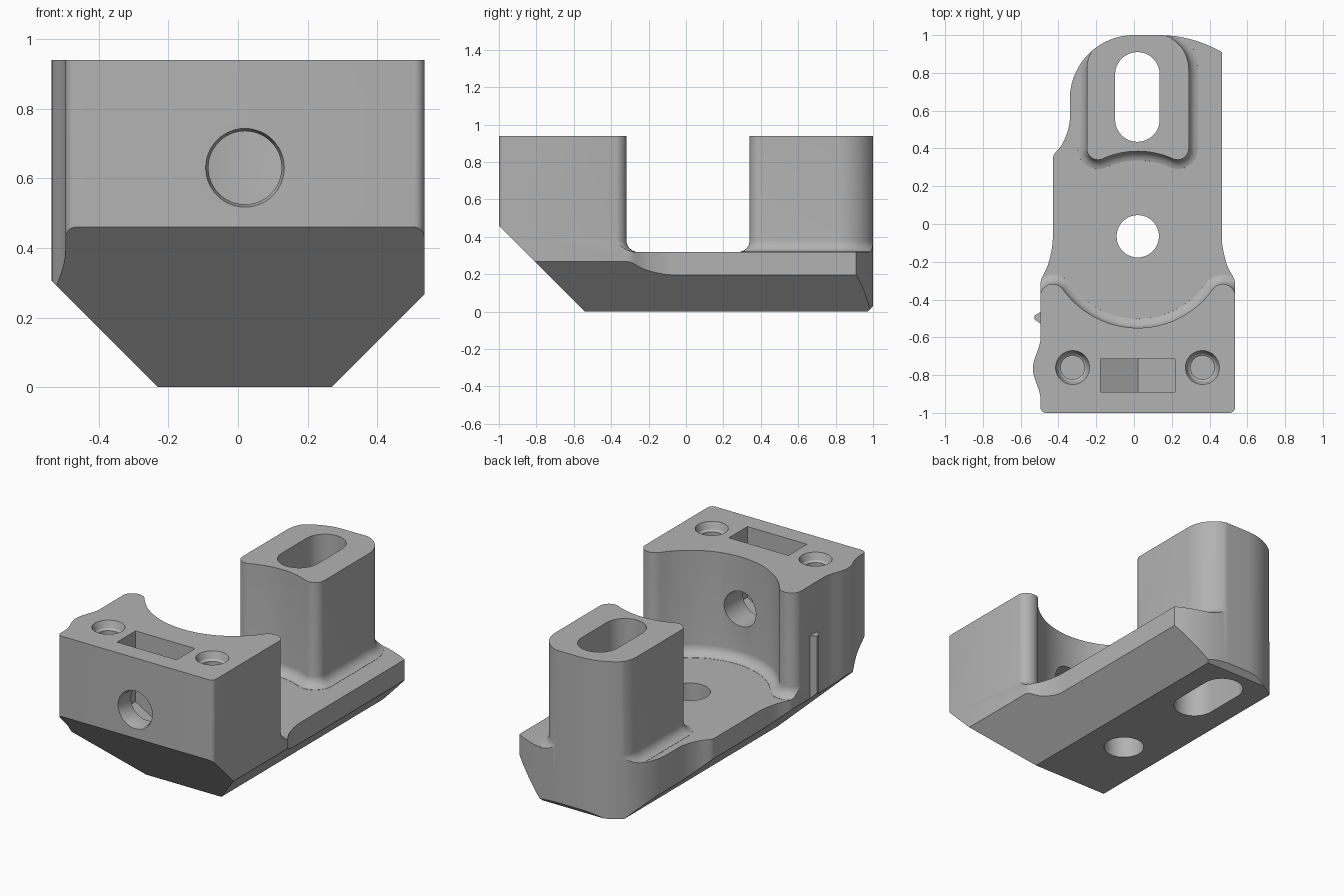
import bpy, bmesh, math
from mathutils import Vector, Matrix

if "Cube" in bpy.data.objects:
    bpy.data.objects.remove(bpy.data.objects["Cube"])

FLOOR, TOP, FILLET = 0.32, 0.94, 0.06
CX, CY = 0.02, -0.065            # axis of the round recess

grey = bpy.data.materials.new("plain_grey")
grey.diffuse_color = (0.45, 0.45, 0.45, 1)
grey.use_nodes = True
grey.node_tree.nodes["Principled BSDF"].inputs["Base Color"].default_value = grey.diffuse_color


def arc(cx, cy, r, a, b, n=16):
    return [(cx + r * math.cos(math.radians(a + (b - a) * i / n)),
             cy + r * math.sin(math.radians(a + (b - a) * i / n))) for i in range(n + 1)]


def circle(cx, cy, r):
    return arc(cx, cy, r, 0, 360, 48)


def step(p, q):
    """Curved sideways step of an outline from p to q."""
    f = [(0, 0), (.1, .02), (.2, .07), (.33, .15), (.45, .25), (.57, .37),
         (.675, .5), (.77, .67), (.85, .83), (.92, .94), (1, 1)]
    return [(p[0] + (q[0] - p[0]) * u, p[1] + (q[1] - p[1]) * t) for t, u in f]


def offset(pts, d):
    out = []
    for i, p in enumerate(pts):
        p, a, b = Vector(p), Vector(pts[i - 1]), Vector(pts[(i + 1) % len(pts)])
        e, f = (p - a).normalized(), (b - p).normalized()
        n1, n2 = Vector((e.y, -e.x)), Vector((f.y, -f.x))
        n = (n1 + n2).normalized()
        out.append(p + n * d / max(0.3, n.dot(n1)))
    return out


def loft(name, pts, rings, planes=(), matrix=None):
    """Solid through offset copies of an outline; rings are (z, offset)."""
    clean = []
    for p in pts:
        if not clean or (Vector(p) - Vector(clean[-1])).length > 1e-4:
            clean.append(p)
    if (Vector(clean[0]) - Vector(clean[-1])).length < 1e-4:
        clean.pop()
    n = len(clean)
    bm = bmesh.new()
    loops = [[bm.verts.new((p[0], p[1], z)) for p in offset(clean, d)] for z, d in rings]
    for lo, hi in zip(loops, loops[1:]):
        for i in range(n):
            j = (i + 1) % n
            bm.faces.new((lo[i], lo[j], hi[j], hi[i]))
    bm.faces.new(loops[0][::-1])
    bm.faces.new(loops[-1])
    # chamfer planes
    for co, no in planes:
        r = bmesh.ops.bisect_plane(bm, geom=bm.verts[:] + bm.edges[:] + bm.faces[:],
                                   plane_co=co, plane_no=no, clear_outer=True)
        bmesh.ops.holes_fill(bm, edges=[e for e in bm.edges if e.is_boundary], sides=0)
    bmesh.ops.recalc_face_normals(bm, faces=bm.faces[:])
    if matrix:
        bm.transform(matrix)
    me = bpy.data.meshes.new(name)
    bm.to_mesh(me)
    bm.free()
    me.materials.append(grey)
    ob = bpy.data.objects.new(name, me)
    bpy.context.collection.objects.link(ob)
    return ob


def combine(ob, other, op):
    m = ob.modifiers.new(op.lower(), 'BOOLEAN')
    m.operation, m.solver, m.object = op, 'EXACT', other
    bpy.context.view_layer.objects.active = ob
    bpy.ops.object.modifier_apply(modifier=m.name)
    bpy.data.objects.remove(other, do_unlink=True)


# Chamfered envelope with the full top outline
LEFT = ((-0.23, 0, 0), (-1, 0, -1))
CHAMFERS = [LEFT, ((0.268, 0, 0), (1, 0, -1)),
            ((0, -0.54, 0), (0, -1, -1)), ((0, 0.97, 0), (0, 1, -1))]
outline = (arc(.505, -.97, .03, -90, 0, 6)
           + step((.465, -.08), (.535, -.31))[::-1]
           + arc(.13, .332, .668, 59.9, 90)
           + arc(0, .66, .34, 90, 180, 24)
           + step((-.34, .55), (-.43, .35))
           + step((-.43, -.08), (-.495, -.31))
           + [(-.495 - .04 * math.sin(math.pi * i / 20) ** 2, -.6 - .33 * i / 20) for i in range(21)]
           + arc(-.465, -.97, .03, 180, 270, 6))
envelope = loft("envelope", outline, [(0, 0), (TOP, 0)], CHAMFERS)

# Fillet profile where the uprights meet the floor
rise = [(0.2, FILLET)]
for k in range(1, 9):
    a = math.radians(90 * k / 8)
    rise.append((FLOOR + FILLET * (1 - math.cos(a)), FILLET * (1 - math.sin(a))))
rise.append((1.1, 0))

# Front block with a round recess and two rounded horns
h = math.degrees(math.atan2(.32, .45))
r_rec = math.hypot(.45, .32) - .067
block = ([(-.7, -1.2), (.7, -1.2), (.7, -.5)]
         + arc(CX + .45, -.385, .067, 0, 180 - h)
         + arc(CX, CY, r_rec, -h, h - 180, 40)
         + arc(CX - .45, -.385, .067, h, 180)
         + [(-.7, -.5)])
front_block = loft("front_block", block, rise)

# Rear post with concave front
g = math.degrees(math.atan2(.465, .21))
r_post = math.hypot(.21, .465) - .06
post = (arc(CX - .21, .4, .06, 180, 360 - g)
        + arc(CX, CY, r_post, 180 - g, g, 20)
        + arc(CX + .21, .4, .06, 180 + g, 360)
        + arc(.1, .82, .19, 0, 90) + arc(-.06, .82, .19, 90, 180))
rear_post = loft("rear_post", post, rise)

# Floor slab joined with both uprights, trimmed to the envelope
body = loft("mount_body", [(-1, -1.5), (1, -1.5), (1, 1.5), (-1, 1.5)], [(-.2, 0), (FLOOR, 0)])
combine(body, front_block, 'UNION')
combine(body, rear_post, 'UNION')
combine(body, envelope, 'INTERSECT')

# Small locating rib on the left side
rib = loft("side_rib", [(-.47, -.45), (-.527, -.485), (-.527, -.505), (-.47, -.545)],
           [(.2, 0), (.64, 0)], [LEFT])
combine(body, rib, 'UNION')

# Through holes: floor hole and post slot
combine(body, loft("floor_hole", circle(CX, CY, .112), [(-.1, 0), (.6, 0)]), 'DIFFERENCE')
slot = arc(.018, .792, .118, 0, 180, 24) + arc(.018, .553, .118, 180, 360, 24)
combine(body, loft("post_slot", slot, [(-.1, 0), (1.2, 0)]), 'DIFFERENCE')

# Countersunk blind screw holes
for x in (-.325, .362):
    hole = loft("screw_hole", circle(x, -.76, .063),
                [(.78, 0), (.89, 0), (.90, .012), (TOP, .027), (1, .027)])
    combine(body, hole, 'DIFFERENCE')

# Nut pocket with a pointed bottom, and the bolt hole crossing it
to_y = Matrix.Rotation(math.radians(90), 4, 'X')   # local z becomes -y, local y becomes z
nut = [(CX - .197, 1.1), (CX - .197, .517), (CX, .403), (CX + .197, .517), (CX + .197, 1.1)]
combine(body, loft("nut_pocket", nut, [(.715, 0), (.89, 0)], matrix=to_y), 'DIFFERENCE')
bolt = loft("bolt_hole", circle(CX, .63, .105),
            [(.3, 0), (.98, 0), (1.0, .008), (1.1, .008)], matrix=to_y)
combine(body, bolt, 'DIFFERENCE')

# Smooth curved walls, crisp edges
bpy.ops.object.select_all(action='DESELECT')
body.select_set(True)
bpy.context.view_layer.objects.active = body
bpy.ops.object.shade_smooth_by_angle(angle=math.radians(25))
